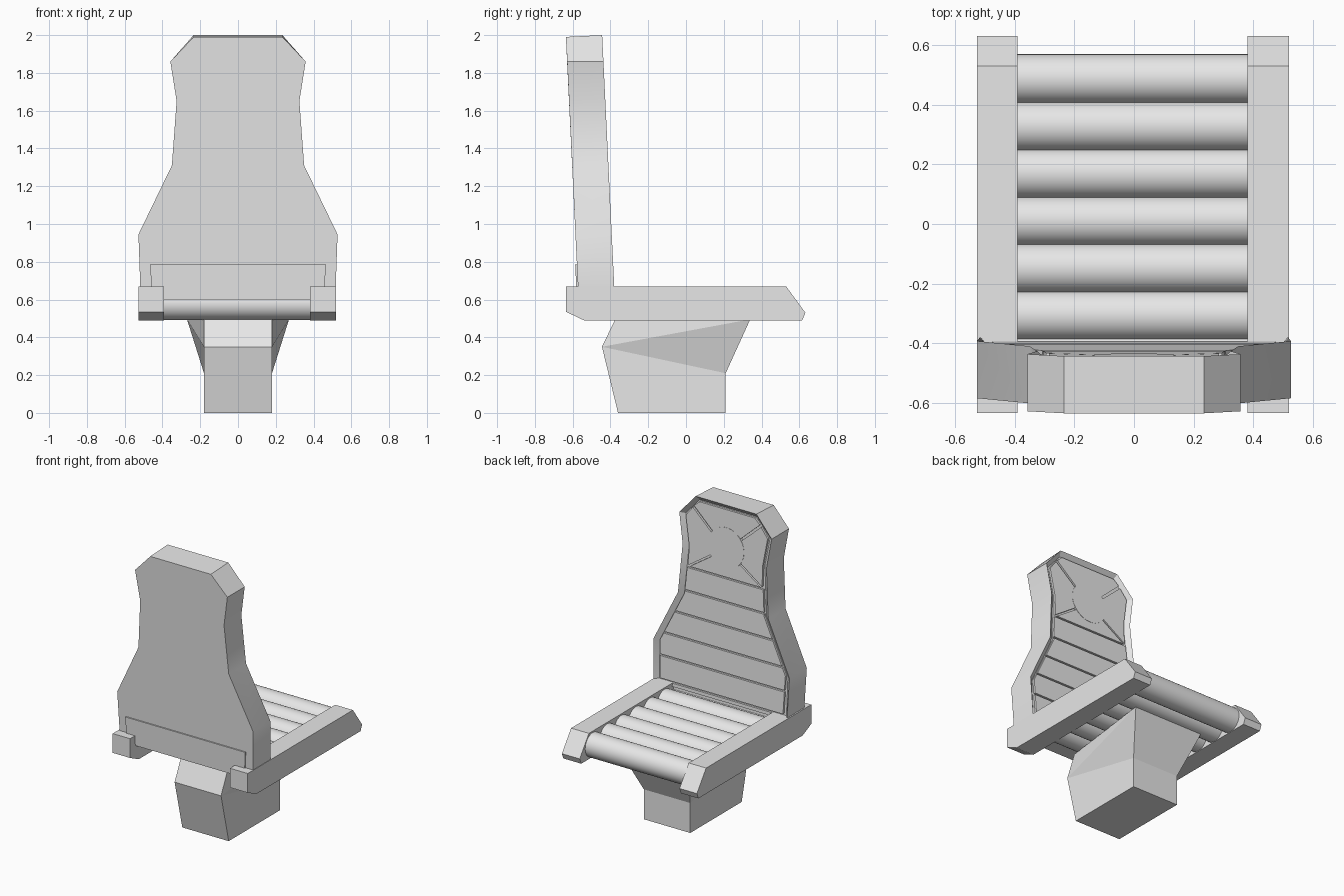
import bpy, bmesh, math

if "Cube" in bpy.data.objects:
    bpy.data.objects.remove(bpy.data.objects["Cube"])

grey = bpy.data.materials.new("light grey")
grey.diffuse_color = (0.8, 0.8, 0.8, 1)
grey.use_nodes = True
grey.node_tree.nodes["Principled BSDF"].inputs["Base Color"].default_value = grey.diffuse_color


def finish(bm, name, smooth=None):
    bmesh.ops.recalc_face_normals(bm, faces=bm.faces)
    me = bpy.data.meshes.new(name)
    bm.to_mesh(me)
    bm.free()
    me.materials.append(grey)
    ob = bpy.data.objects.new(name, me)
    bpy.context.collection.objects.link(ob)
    if smooth:
        bpy.ops.object.select_all(action='DESELECT')
        bpy.context.view_layer.objects.active = ob
        ob.select_set(True)
        bpy.ops.object.shade_smooth_by_angle(angle=math.radians(smooth))
    return ob


def prism(pts, place, a, b):
    """Extrude a profile between depths a and b; returns bmesh and the cap at b."""
    bm = bmesh.new()
    lo = [bm.verts.new(place(p, a)) for p in pts]
    hi = [bm.verts.new(place(p, b)) for p in pts]
    caps = [bm.faces.new(lo[::-1]), bm.faces.new(hi)]
    n = len(pts)
    for i in range(n):
        j = (i + 1) % n
        bm.faces.new((lo[i], lo[j], hi[j], hi[i]))
    bmesh.ops.recalc_face_normals(bm, faces=bm.faces)
    return bm, caps, (lo, hi)


# Backrest coordinates: (x, z) on the leaning front plane, d = depth from it
def lean(p, d):
    return (p[0], -0.38 - 0.048 * (p[1] - 0.67) + d, p[1] + (0.05 * d if p[1] > 1.99 else 0))


def yz(p, x):
    return (x, p[0], p[1])


# Pedestal, flaring towards the top on the +y side
prof = [(-.36, 0, .18), (.21, 0, .18), (.21, .21, .18), (.34, .495, .27), (-.375, .495, .18), (-.445, .35, .18)]
bm, caps, rings = prism(prof, lambda p, s: (s * p[2], p[0], p[1]), -1, 1)
for ring in rings:
    for i, j in ((5, 3), (5, 2)):
        f = next(f for f in ring[i].link_faces if ring[j] in f.verts)
        bmesh.utils.face_split(f, ring[i], ring[j])
finish(bm, "pedestal")

# Side rails
rail = [(-.635, .67), (-.635, .535), (-.54, .49), (.615, .49), (.632, .53), (.53, .67)]
for name, x0, x1 in (("left_rail", -.527, -.392), ("right_rail", .382, .52)):
    bm, _, _ = prism(rail, yz, x0, x1)
    finish(bm, name)

# Seat rollers
for i in range(6):
    yc = .487 - .159 * i
    ring = [(yc + .084 * math.cos(t * math.pi / 16), .576 + .084 * math.sin(t * math.pi / 16)) for t in range(32)]
    bm, _, _ = prism(ring, yz, -.395, .386)
    finish(bm, f"seat_roller_{i + 1}", 40)

# Backrest shell with recessed front
half = [(.515, .6), (.527, .945), (.35, 1.31), (.325, 1.65), (.358, 1.86), (.235, 2.0)]
outline = half + [(-x, z) for x, z in reversed(half)]
bm, caps, _ = prism(outline, lean, -.192, 0)
bmesh.ops.inset_individual(bm, faces=[caps[1]], thickness=.032, depth=-.028)
finish(bm, "backrest_shell", 30)


def width(z):
    for (x0, z0), (x1, z1) in zip(half, half[1:]):
        if z0 <= z <= z1:
            return x0 + (x1 - x0) * (z - z0) / (z1 - z0)


# Back slats, following the outline
levels = [.64, .675, .84, 1.0, 1.165, 1.33, 1.495]
for i, (z0, z1) in enumerate(zip(levels, levels[1:])):
    zs = [z0 + .006] + [z for _, z in half if z0 + .006 < z < z1 - .006] + [z1 - .006]
    side = [(width(z) - .042, z) for z in zs]
    bm, _, _ = prism(side + [(-x, z) for x, z in reversed(side)], lean, -.04, -.014)
    finish(bm, f"back_slat_{i + 1}")

# Headrest: four pads split by diagonal grooves, with a round centre
top_pad = [(.255, 1.925), (.215, 1.962), (-.215, 1.962), (-.255, 1.925), (-.01, 1.70), (.01, 1.70)]
low_pad = [(-.275, 1.501), (.275, 1.501), (.01, 1.68), (-.01, 1.68)]
side_pad = [(.286, 1.507), (.285, 1.65), (.317, 1.845), (.265, 1.912), (.018, 1.69)]
for name, pts in (("headrest_top_pad", top_pad), ("headrest_lower_pad", low_pad),
                  ("headrest_right_pad", side_pad), ("headrest_left_pad", [(-x, z) for x, z in side_pad])):
    bm, _, _ = prism(pts, lean, -.04, -.014)
    finish(bm, name)
disc = [(.14 * math.cos(t * math.pi / 20), 1.70 + .14 * math.sin(t * math.pi / 20)) for t in range(40)]
bm, _, _ = prism(disc, lean, -.04, -.012)
finish(bm, "headrest_centre")

# Thin plate low on the rear of the backrest
bm, _, _ = prism([(-.455, .6), (.455, .6), (.465, .785), (-.465, .785)], lean, -.201, -.185)
finish(bm, "rear_plate")
